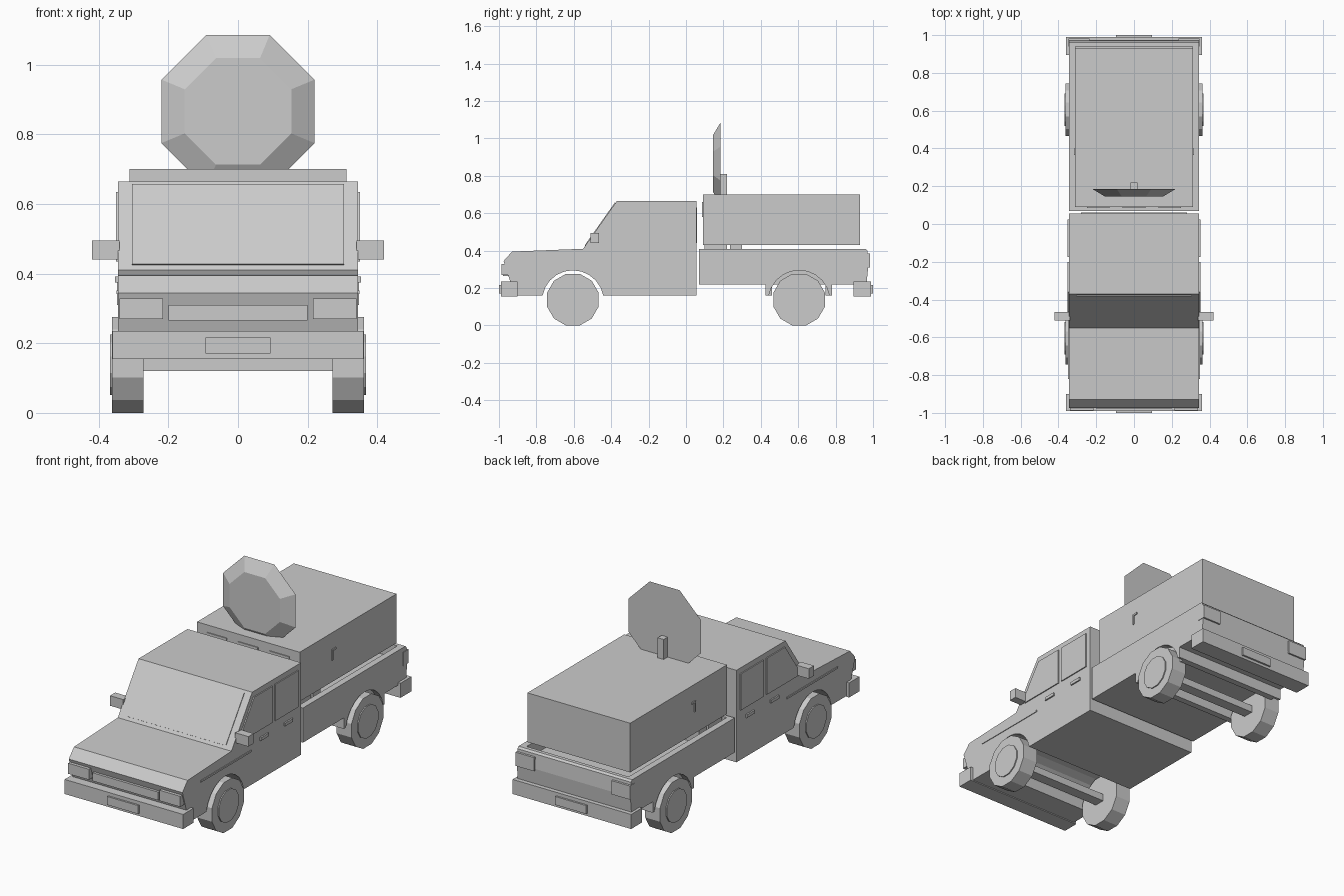
import bpy, bmesh, math
from mathutils import Matrix, Vector

if "Cube" in bpy.data.objects:
    bpy.data.objects.remove(bpy.data.objects["Cube"])

# One plain grey for the whole vehicle
grey = bpy.data.materials.new("plain grey")
grey.use_nodes = True
GREY = (0.6, 0.6, 0.6, 1)
grey.diffuse_color = GREY
grey.node_tree.nodes["Principled BSDF"].inputs["Base Color"].default_value = GREY


def finish(name, bm):
    bmesh.ops.recalc_face_normals(bm, faces=bm.faces)
    mesh = bpy.data.meshes.new(name)
    bm.to_mesh(mesh)
    bm.free()
    mesh.materials.append(grey)
    obj = bpy.data.objects.new(name, mesh)
    bpy.context.collection.objects.link(obj)
    return obj


def box(name, x, y, z):
    """Box from three (low, high) ranges."""
    bm = bmesh.new()
    size = [b - a for a, b in (x, y, z)]
    mid = [(a + b) / 2 for a, b in (x, y, z)]
    bmesh.ops.create_cube(bm, size=1, matrix=Matrix.Translation(mid) @ Matrix.Diagonal((*size, 1)))
    return finish(name, bm)


def extrude(name, profile, x0, x1):
    """Side outline of (y, z) points extruded from x0 to x1."""
    bm = bmesh.new()
    face = bm.faces.new([bm.verts.new((x0, y, z)) for y, z in profile])
    new = bmesh.ops.extrude_face_region(bm, geom=[face])["geom"]
    bmesh.ops.translate(bm, vec=(x1 - x0, 0, 0), verts=[v for v in new if isinstance(v, bmesh.types.BMVert)])
    return finish(name, bm)


def cone(name, centre, rotation, r1, r2, depth, sides):
    """Prism or frustum with a flat side turned to the ground."""
    bm = bmesh.new()
    spin = Matrix.Rotation(math.pi / sides, 4, "Z")
    bmesh.ops.create_cone(bm, cap_ends=True, segments=sides, radius1=r1, radius2=r2, depth=depth,
                          matrix=Matrix.Translation(centre) @ rotation @ spin)
    return finish(name, bm)


def arch(y, radius, z=0.16, steps=10):
    """Wheel opening outline running towards the back."""
    base = math.asin((z - 0.13) / radius)
    for i in range(steps + 1):
        a = math.pi - base - (math.pi - 2 * base) * i / steps
        yield y + radius * math.cos(a), 0.13 + radius * math.sin(a)


HALF = 0.345
AXLE = 0.605
SIDES = (("right", -1), ("left", 1))


def span(s, a, b):
    return tuple(sorted((s * a, s * b)))


# Cab with bonnet, sloped screen and wheel openings
cab = [(-0.94, 0.16), *arch(-AXLE, 0.165), (0.055, 0.16), (0.055, 0.665), (-0.37, 0.665),
       (-0.55, 0.41), (-0.93, 0.395), (-0.975, 0.345), (-0.94, 0.235)]
extrude("cab", cab, -HALF, HALF)

# Open load bed: two side walls, floor and end walls
bed = [(0.07, 0.22), (0.425, 0.22), (0.425, 0.16), *arch(AXLE, 0.165), (0.78, 0.16), (0.78, 0.22),
       (0.965, 0.22), (0.975, 0.32), (0.97, 0.4), (0.96, 0.41), (0.07, 0.41)]
for side, s in SIDES:
    extrude(side + "_bed_wall", bed, s * 0.31, s * HALF)
box("bed_floor", (-0.31, 0.31), (0.07, 0.965), (0.22, 0.34))
box("bed_front_wall", (-0.31, 0.31), (0.07, 0.09), (0.34, 0.41))
extrude("tailgate", [(0.94, 0.22), (0.965, 0.22), (0.975, 0.32), (0.97, 0.4), (0.96, 0.41), (0.94, 0.41)], -0.31, 0.31)
for name, y in (("front", (0.425, 0.46)), ("rear", (0.745, 0.78))):
    box(name + "_bed_crossbar", (-0.31, 0.31), y, (0.16, 0.22))

# Equipment box and its supports
box("equipment_box", (-0.312, 0.312), (0.09, 0.93), (0.43, 0.7))
for side, s in SIDES:
    box(side + "_long_support", span(s, 0.2, 0.29), (0.1, 0.22), (0.34, 0.43))
    box(side + "_short_support", span(s, 0.2, 0.29), (0.235, 0.3), (0.34, 0.43))
    box(side + "_box_latch", span(s, 0.312, 0.317), (0.365, 0.375), (0.55, 0.61))
    box(side + "_box_latch_top", span(s, 0.312, 0.317), (0.375, 0.4), (0.6, 0.61))
for i in (-1, 0, 1):
    box("box_front_panel", (i * 0.19 - 0.06, i * 0.19 + 0.06), (0.085, 0.09), (0.58, 0.66))

# Dish with a bevelled rim, and its post
apothem = math.cos(math.pi / 8)
facing = Matrix.Rotation(math.radians(90), 4, "X")
cone("dish", (0, 0.165, 0.866), facing, 0.22 / apothem, 0.153 / apothem, 0.04, 8)
box("dish_post", (-0.018, 0.018), (0.18, 0.22), (0.7, 0.81))

# Wheels, hubs and axles
sideways = Matrix.Rotation(math.radians(90), 4, "Y")
wheel_r = 0.138 / math.cos(math.pi / 12)
for end, y in (("front", -AXLE), ("rear", AXLE)):
    box(end + "_axle", (-0.28, 0.28), (y - 0.03, y + 0.03), (0.12, 0.16))
    for side, s in SIDES:
        cone(f"{end}_{side}_wheel", (s * 0.317, y, 0.138), sideways, wheel_r, wheel_r, 0.09, 12)
        cone(f"{end}_{side}_hub", (s * 0.362, y, 0.138), sideways, 0.09, 0.09, 0.012, 12)

# Bumpers and blank plates
box("front_bumper", (-0.36, 0.36), (-0.99, -0.9), (0.155, 0.235))
box("rear_bumper", (-0.36, 0.36), (0.895, 0.99), (0.155, 0.235))
for name, y in (("front_plate", (-1, -0.99)), ("rear_plate", (0.99, 1))):
    box(name, (-0.094, 0.094), y, (0.17, 0.216))

# Grille, lamps, mirrors, windows and door details
box("grille", (-0.2, 0.2), (-0.978, -0.94), (0.265, 0.31))
side_front = [(-0.475, 0.435), (-0.475, 0.47), (-0.36, 0.635), (-0.2, 0.635), (-0.2, 0.435)]
side_rear = [(-0.175, 0.435), (-0.175, 0.635), (0.025, 0.635), (0.025, 0.435)]
for side, s in SIDES:
    box(side + "_headlamp", span(s, 0.215, 0.34), (-0.987, -0.94), (0.27, 0.328))
    box(side + "_tail_lamp", span(s, 0.235, 0.348), (0.94, 0.983), (0.31, 0.385))
    box(side + "_mirror", span(s, 0.34, 0.42), (-0.51, -0.465), (0.44, 0.495))
    extrude(side + "_front_window", side_front, s * HALF, s * 0.351)
    extrude(side + "_rear_window", side_rear, s * HALF, s * 0.351)
    box(side + "_fender_trim", span(s, HALF, 0.349), (-0.82, -0.38), (0.342, 0.352))
    for y in (-0.06, -0.27):
        box(side + "_door_handle", span(s, HALF, 0.353), (y - 0.035, y + 0.035), (0.375, 0.392))
box("cab_back_window", (-0.28, 0.28), (0.055, 0.06), (0.44, 0.63))

# Windscreen plate lying on the sloped front
slope = Vector((0.18, 0.255)).normalized()
out = Vector((-slope.y, slope.x)) * 0.004
low, high = Vector((-0.539, 0.425)), Vector((-0.377, 0.655))
extrude("windscreen", [low, high, high + out, low + out], -0.305, 0.305)
